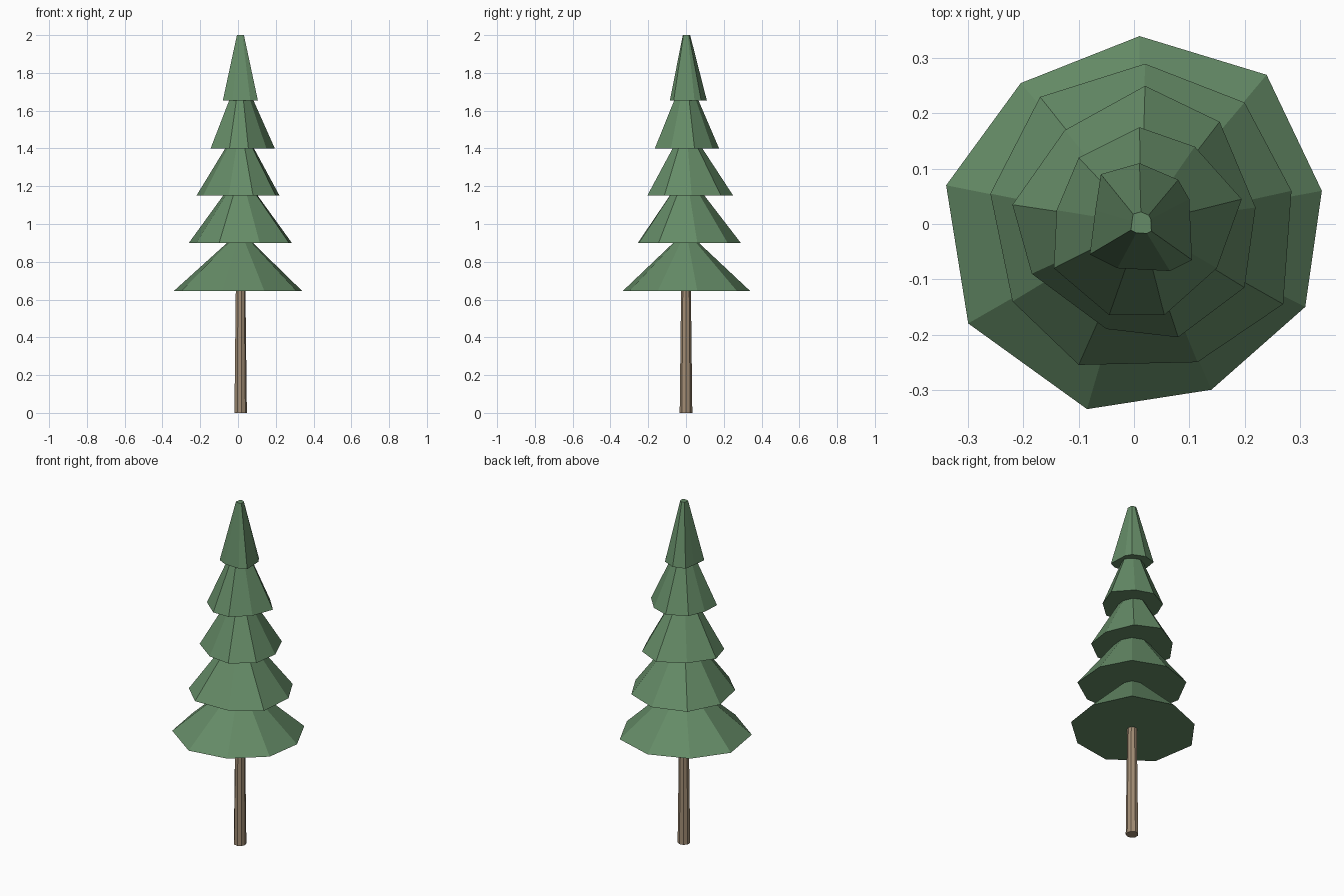
import bpy
import bmesh
from math import cos, sin, tau

default_cube = bpy.data.objects.get("Cube")
if default_cube:
    bpy.data.objects.remove(default_cube, do_unlink=True)


def make_material(name, colour):
    material = bpy.data.materials.new(name)
    material.use_nodes = True
    material.diffuse_color = colour
    material.node_tree.nodes["Principled BSDF"].inputs["Base Color"].default_value = colour
    return material


needle_green = make_material("needle green", (0.13, 0.26, 0.135, 1))
bark_brown = make_material("bark brown", (0.36, 0.265, 0.175, 1))

AXIS_X = 0.013  # the trunk stands slightly off centre


def make_frustum(name, outline, bottom, top, taper, material):
    """Closed solid whose outline shrinks towards the trunk axis by taper."""
    bm = bmesh.new()
    lower = [bm.verts.new((x, y, bottom)) for x, y in outline]
    upper = [bm.verts.new((AXIS_X + (x - AXIS_X) * taper, y * taper, top))
             for x, y in outline]
    bm.faces.new(lower)
    bm.faces.new(upper)
    count = len(outline)
    for i in range(count):
        j = (i + 1) % count
        bm.faces.new((lower[i], lower[j], upper[j], upper[i]))
    bmesh.ops.recalc_face_normals(bm, faces=bm.faces)
    mesh = bpy.data.meshes.new(name)
    bm.to_mesh(mesh)
    bm.free()
    mesh.materials.append(material)
    obj = bpy.data.objects.new(name, mesh)
    bpy.context.collection.objects.link(obj)
    return obj


# Trunk: slim tapered post reaching into the lowest branches
SIDES = 9
trunk_outline = [(AXIS_X + 0.034 * cos(tau * i / SIDES), 0.034 * sin(tau * i / SIDES))
                 for i in range(SIDES)]
make_frustum("trunk", trunk_outline, 0, 0.66, 0.77, bark_brown)

# Branch tiers: irregular nine-sided skirts, outlines in hundredths of a unit
# Each entry: name, bottom height, top height, taper, outline
tiers = [
    ("lowest_branches", 0.645, 0.91, 0.17,
     [(1, 34), (24, 27), (34, 6), (31, -15), (14, -30),
      (-8.5, -33.5), (-30, -18), (-34, 7), (-20.5, 25.5)]),
    ("lower_branches", 0.90, 1.16, 0.31,
     [(2, 29), (20, 22), (28.5, 6), (27, -14.5), (11.5, -25),
      (-10, -25.5), (-22, -14), (-26, 5.5), (-17, 23)]),
    ("middle_branches", 1.15, 1.41, 0.32,
     [(2, 25), (15.5, 18.5), (22, 3), (20, -11.5), (8, -20.5),
      (-5, -19), (-18.5, -9), (-22, 3.5), (-12.5, 17)]),
    ("upper_branches", 1.40, 1.67, 0.34,
     [(1, 17.5), (11, 14), (19.5, 4.5), (15, -8), (5.5, -16.5),
      (-4.5, -16.5), (-14.5, -8), (-14, 2.5), (-10, 12)]),
    ("tree_tip", 1.655, 2, 0.2,
     [(1, 11), (8, 8), (10, 4.5), (10.5, -6.5), (6.5, -8.5),
      (-3, -8), (-8, -5.5), (-7, 2.5), (-6, 9)]),
]
for name, bottom, top, taper, outline in tiers:
    points = [(x / 100, y / 100) for x, y in outline]
    make_frustum(name, points, bottom, top, taper, needle_green)
